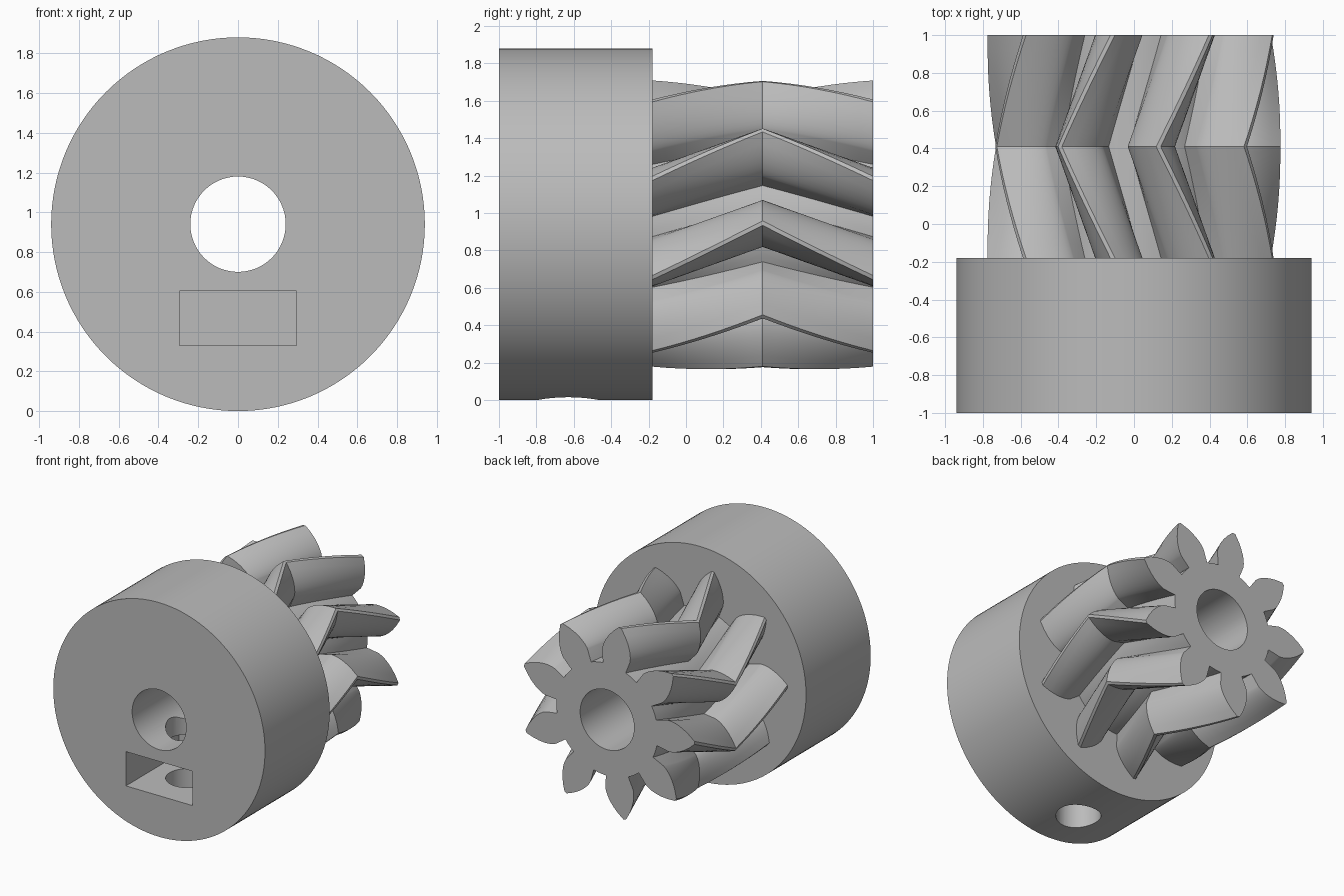
import bpy, bmesh, math
from mathutils import Matrix, Vector

cube = bpy.data.objects.get("Cube")
if cube:
    bpy.data.objects.remove(cube, do_unlink=True)

AXIS_Z = 0.94
FRONT, STEP, BACK = -1.0, -0.18, 1.0

grey = bpy.data.materials.new("plain grey")
grey.use_nodes = True
colour = (0.5, 0.5, 0.5, 1)
grey.diffuse_color = colour
grey.node_tree.nodes["Principled BSDF"].inputs["Base Color"].default_value = colour


def make_object(name, bm):
    bmesh.ops.recalc_face_normals(bm, faces=bm.faces)
    mesh = bpy.data.meshes.new(name)
    bm.to_mesh(mesh)
    bm.free()
    mesh.materials.append(grey)
    obj = bpy.data.objects.new(name, mesh)
    bpy.context.collection.objects.link(obj)
    return obj


def cylinder(name, radius, start, end, segments):
    """Cylinder between two points."""
    a, b = Vector(start), Vector(end)
    bm = bmesh.new()
    turn = (b - a).to_track_quat('Z', 'Y').to_matrix().to_4x4()
    bmesh.ops.create_cone(bm, cap_ends=True, segments=segments, radius1=radius, radius2=radius,
                          depth=(b - a).length, matrix=Matrix.Translation((a + b) / 2) @ turn)
    return make_object(name, bm)


def box(name, low, high):
    a, b = Vector(low), Vector(high)
    bm = bmesh.new()
    bmesh.ops.create_cube(bm, size=1, matrix=Matrix.Translation((a + b) / 2) @ Matrix.Diagonal((b - a).to_4d()))
    return make_object(name, bm)


def cut(obj, cutters):
    bpy.context.view_layer.objects.active = obj
    for cutter in cutters:
        mod = obj.modifiers.new("cut", 'BOOLEAN')
        mod.operation, mod.solver, mod.object = 'DIFFERENCE', 'EXACT', cutter
        bpy.ops.object.modifier_apply(modifier=mod.name)


def tooth_profile(teeth, root, pitch, tip, pressure, steps):
    """Involute gear outline as (radius, angle) pairs."""
    base = pitch * math.cos(pressure)

    def involute(r):
        a = math.acos(min(1, base / r))
        return math.tan(a) - a

    half = math.pi / (2 * teeth) + involute(pitch)
    flank = [(root, half)]
    for i in range(steps + 1):
        r = base + (tip - base) * (i / steps) ** 1.5
        flank.append((r, half - involute(r)))
    tooth = [(r, -a) for r, a in flank] + flank[::-1]
    spacing = 2 * math.pi / teeth
    gap = [(root, half + (spacing - 2 * half) * k / 3) for k in (1, 2)]
    return [(r, a + spacing * t) for t in range(teeth) for r, a in tooth + gap]


def herringbone_gear(name, profile, start_angle, twist, slices):
    bm = bmesh.new()
    rings = []
    for s in range(2 * slices + 1):
        u = s / slices
        y = STEP + (BACK - STEP) * u / 2
        offset = start_angle - twist * (1 - abs(1 - u))
        rings.append([bm.verts.new((r * math.sin(a + offset), y, AXIS_Z + r * math.cos(a + offset)))
                      for r, a in profile])
    n = len(profile)
    for low, high in zip(rings, rings[1:]):
        for i in range(n):
            j = (i + 1) % n
            bm.faces.new((low[i], low[j], high[j], high[i]))
    bm.faces.new(rings[0])
    bm.faces.new(rings[-1])
    return make_object(name, bm)


# Main parts
hub = cylinder("hub", 0.94, (0, FRONT, AXIS_Z), (0, STEP, AXIS_Z), 128)
outline = tooth_profile(9, 0.45, 0.634, 0.775, math.radians(30), 7)
gear = herringbone_gear("herringbone_gear", outline, math.radians(31.6), math.radians(22), 8)

# Shaft bore, nut slot and set screw hole
bore = cylinder("bore_cutter", 0.24, (0, FRONT - 0.2, AXIS_Z), (0, BACK + 0.2, AXIS_Z), 64)
slot = box("nut_slot_cutter", (-0.295, FRONT - 0.2, 0.33), (0.295, -0.33, 0.605))
screw = cylinder("screw_hole_cutter", 0.165, (0, -0.63, -0.2), (0, -0.63, AXIS_Z), 48)
cut(hub, [bore, slot, screw])
cut(gear, [bore])
for cutter in (bore, slot, screw):
    bpy.data.objects.remove(cutter, do_unlink=True)

# Smooth curved faces, keep edges crisp
bpy.ops.object.select_all(action='DESELECT')
for obj in (hub, gear):
    obj.select_set(True)
bpy.context.view_layer.objects.active = hub
bpy.ops.object.shade_smooth_by_angle(angle=math.radians(25))
